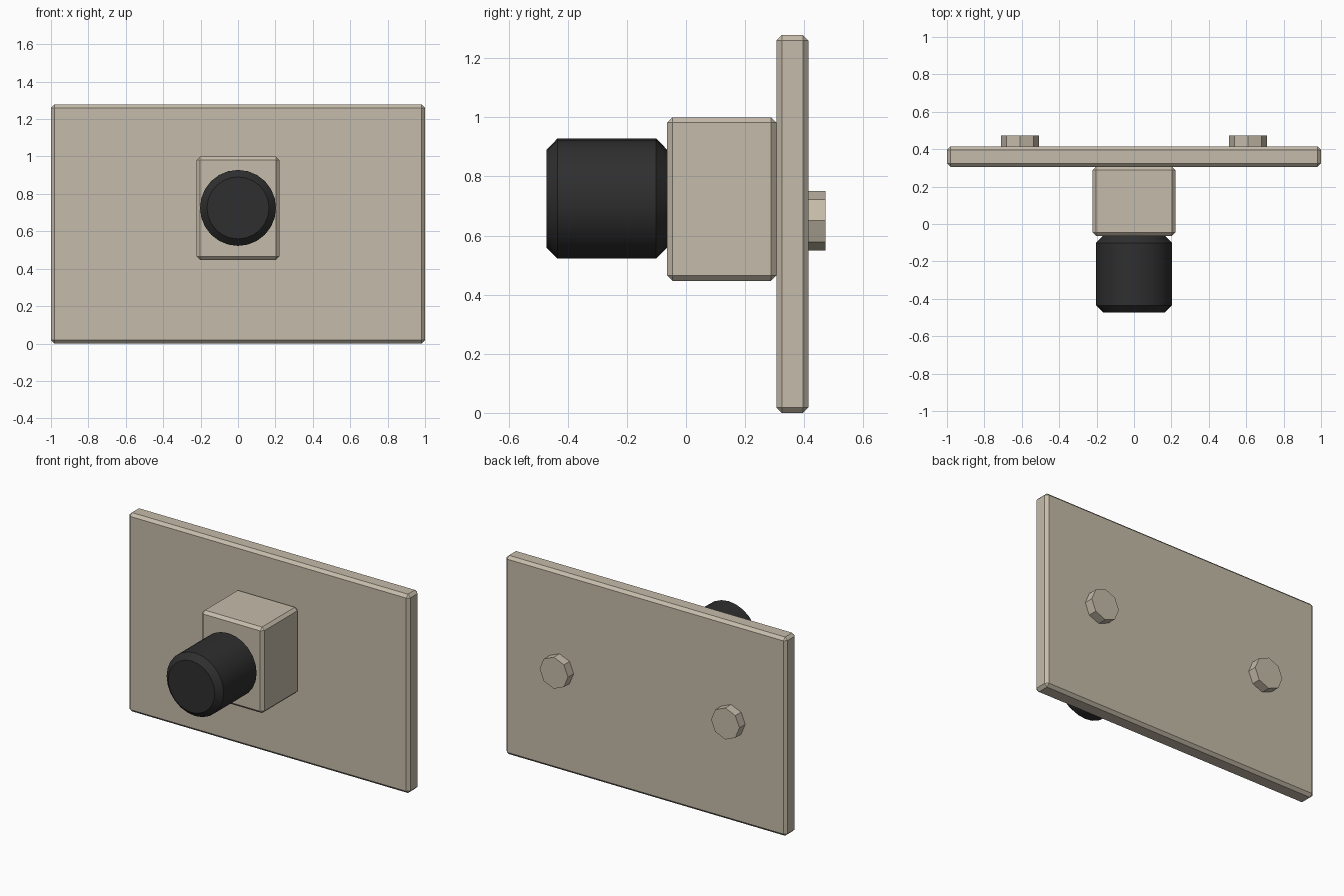
import bpy, math

if "Cube" in bpy.data.objects:
    bpy.data.objects.remove(bpy.data.objects["Cube"])


def material(name, rgb):
    m = bpy.data.materials.new(name)
    m.diffuse_color = (*rgb, 1)
    m.use_nodes = True
    m.node_tree.nodes["Principled BSDF"].inputs["Base Color"].default_value = m.diffuse_color
    return m


BEIGE = material("warm beige", (0.56, 0.50, 0.40))
BLACK = material("soft black", (0.028, 0.028, 0.028))


def finish(obj, name, mat, bevel=0):
    obj.name = name
    obj.data.materials.append(mat)
    bpy.ops.object.transform_apply(location=False, rotation=True, scale=True)
    if bevel:
        mod = obj.modifiers.new("chamfer", "BEVEL")
        mod.width = bevel
        mod.segments = 1
        mod.limit_method = "ANGLE"
        mod.angle_limit = math.radians(40)
        bpy.ops.object.modifier_apply(modifier=mod.name)


def box(name, lo, hi, mat, bevel):
    centre = [(a + b) / 2 for a, b in zip(lo, hi)]
    bpy.ops.mesh.primitive_cube_add(size=1, location=centre)
    obj = bpy.context.object
    obj.scale = [b - a for a, b in zip(lo, hi)]
    finish(obj, name, mat, bevel)


def rod(name, x, z, y0, y1, radius, sides, mat, bevel=0):
    # Cylinder lying along y
    bpy.ops.mesh.primitive_cylinder_add(
        vertices=sides, radius=radius, depth=y1 - y0,
        location=(x, (y0 + y1) / 2, z), rotation=(math.pi / 2, 0, 0))
    finish(bpy.context.object, name, mat, bevel)


# Back plate and the block mounted on its front
box("wall_plate", (-1, 0.306, 0), (1, 0.414, 1.278), BEIGE, 0.018)
box("mount_block", (-0.221, -0.064, 0.447), (0.221, 0.306, 1.0), BEIGE, 0.018)

# Chamfered round knob
rod("knob", 0, 0.725, -0.472, -0.064, 0.203, 24, BLACK, 0.037)
bpy.ops.object.shade_smooth_by_angle(angle=math.radians(30))

# Octagonal bolt heads on the back
for side, x in (("left", -0.61), ("right", 0.61)):
    rod(side + "_bolt", x, 0.65, 0.414, 0.472, 0.101, 8, BEIGE)
